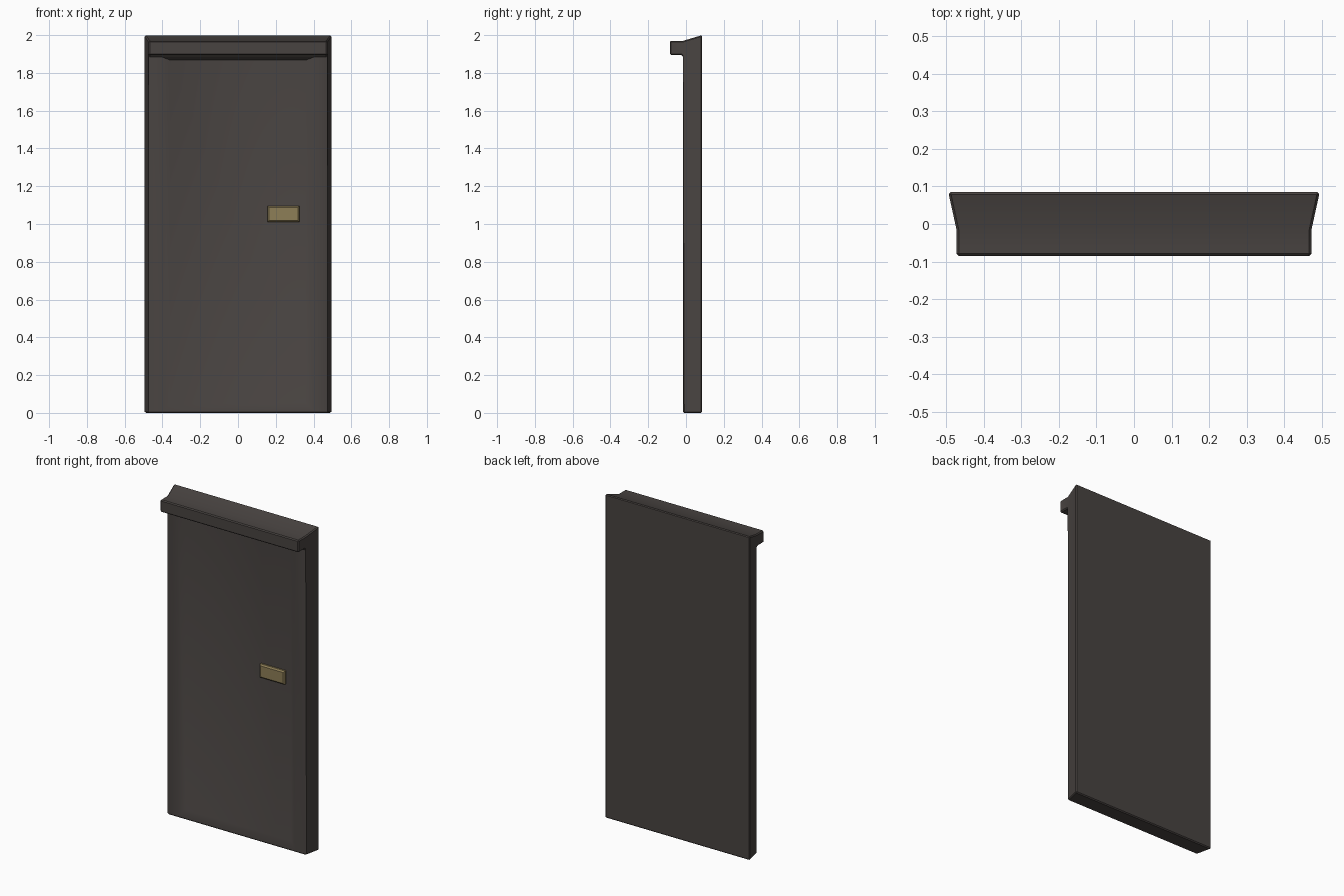
import bpy
import bmesh
from mathutils import Matrix

cube = bpy.data.objects.get("Cube")
if cube:
    bpy.data.objects.remove(cube, do_unlink=True)


def make_material(name, rgb):
    mat = bpy.data.materials.new(name)
    mat.use_nodes = True
    color = (*rgb, 1)
    mat.diffuse_color = color
    mat.node_tree.nodes["Principled BSDF"].inputs["Base Color"].default_value = color
    return mat


def make_object(name, bm, mat):
    bmesh.ops.recalc_face_normals(bm, faces=bm.faces)
    mesh = bpy.data.meshes.new(name)
    bm.to_mesh(mesh)
    bm.free()
    mesh.materials.append(mat)
    obj = bpy.data.objects.new(name, mesh)
    bpy.context.collection.objects.link(obj)
    bpy.ops.object.select_all(action="DESELECT")
    bpy.context.view_layer.objects.active = obj
    obj.select_set(True)
    bpy.ops.object.shade_smooth_by_angle(angle=0.5)
    return obj


charcoal = make_material("charcoal paint", (0.066, 0.057, 0.053))
brass = make_material("aged brass", (0.27, 0.21, 0.095))

FRONT, BACK = -0.015, 0.085


def half_width(y):
    # Jambs flare out towards the back
    return 0.473 + 0.022 * max(0, (y - FRONT) / (BACK - FRONT))


# Door body and lintel: side profile swept across the width
profile = [(BACK, 0), (BACK, 2.0), (FRONT, 1.97), (-0.085, 1.97),
           (-0.085, 1.895), (-0.025, 1.895), (FRONT, 1.885), (FRONT, 0)]
bm = bmesh.new()
sides = [[bm.verts.new((s * half_width(y), y, z)) for y, z in profile] for s in (-1, 1)]
left, right = sides
# The end caps are split where the flare begins
for cap in sides:
    bm.faces.new([cap[i] for i in (0, 1, 2, 6, 7)])
    bm.faces.new([cap[i] for i in (2, 3, 4, 5, 6)])
for i in range(len(profile)):
    j = (i + 1) % len(profile)
    bm.faces.new((left[i], left[j], right[j], right[i]))
bmesh.ops.recalc_face_normals(bm, faces=bm.faces)
outer_edges = [e for e in bm.edges if e.calc_face_angle_signed() > 0.6]
bmesh.ops.bevel(bm, geom=outer_edges, offset=0.006, segments=1, affect="EDGES")

# Recessed door panel with sloping borders
panel = max((f for f in bm.faces if f.normal.y < -0.99), key=lambda f: f.calc_area())
for half, low, high, y in ((0.40, 0.012, 1.883, FRONT), (0.36, 0.05, 1.868, 0.005)):
    bmesh.ops.inset_individual(bm, faces=[panel], thickness=0.002)
    for v in panel.verts:
        v.co = (half if v.co.x > 0 else -half, y, high if v.co.z > 1 else low)
make_object("door_with_frame", bm, charcoal)

# Handle plate
bm = bmesh.new()
bmesh.ops.create_cube(bm, size=1, matrix=Matrix.Translation((0.24, -0.002, 1.053))
                      @ Matrix.Diagonal((0.17, 0.024, 0.084, 1)))
rim = [e for e in bm.edges if all(v.co.y < 0 for v in e.verts)]
bmesh.ops.bevel(bm, geom=rim, offset=0.008, segments=1, affect="EDGES")
make_object("door_handle", bm, brass)
